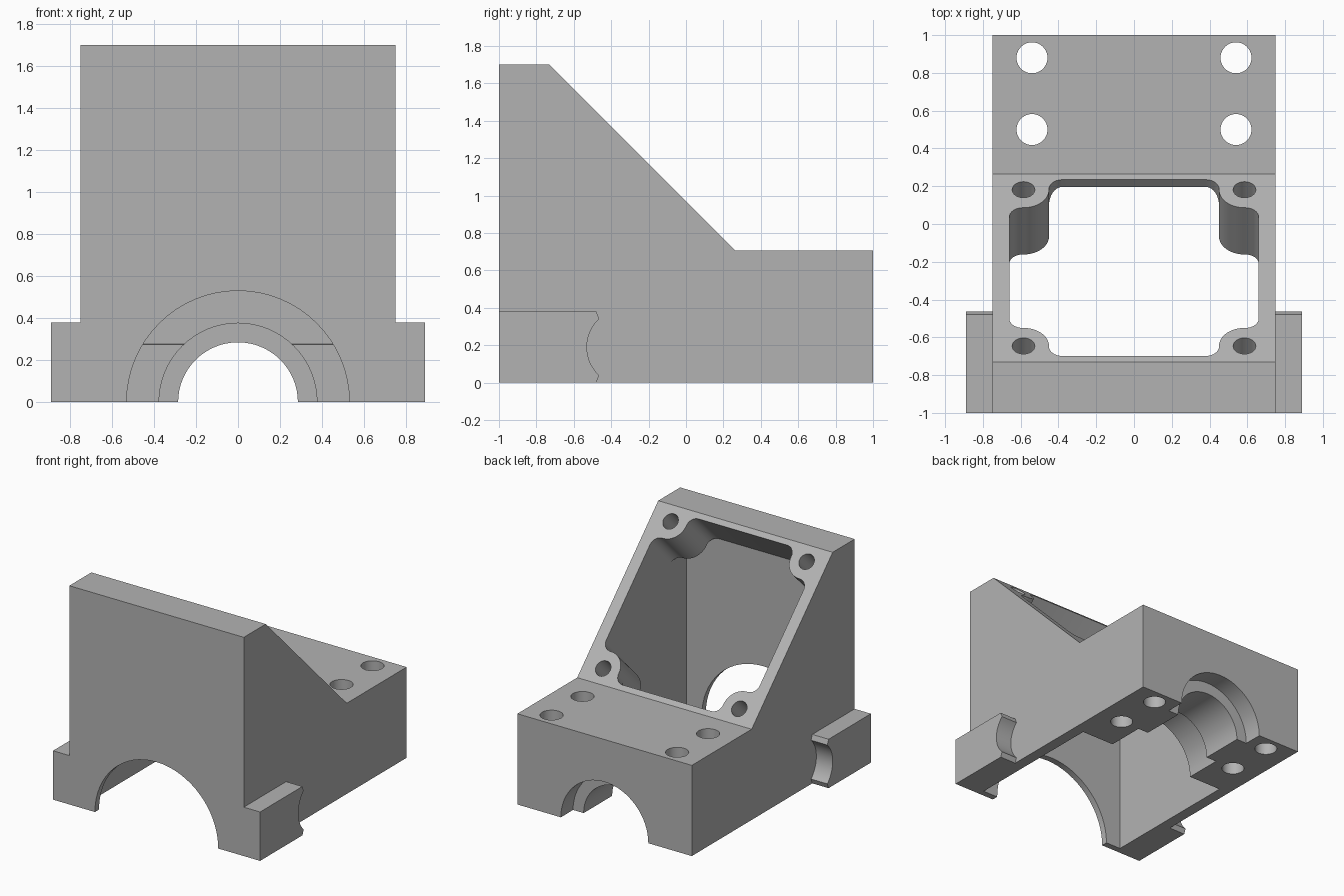
import bpy, bmesh
from math import sin, cos, pi, radians, sqrt
from mathutils import Matrix, Vector

cube = bpy.data.objects.get("Cube")
if cube:
    bpy.data.objects.remove(cube, do_unlink=True)

grey = bpy.data.materials.new("plain grey")
grey.use_nodes = True
colour = (0.45, 0.45, 0.45, 1)
grey.diffuse_color = colour
grey.node_tree.nodes["Principled BSDF"].inputs["Base Color"].default_value = colour


def frame(u, v, n, origin=(0, 0, 0)):
    m = Matrix((u, v, n)).transposed().to_4x4()
    m.translation = Vector(origin)
    return m


def prism(name, points, start, end, matrix):
    """Extrude a 2D outline along the third axis of the frame."""
    bm = bmesh.new()
    face = bm.faces.new([bm.verts.new((p[0], p[1], start)) for p in points])
    top = bmesh.ops.extrude_face_region(bm, geom=[face])["geom"]
    bmesh.ops.translate(bm, vec=(0, 0, end - start),
                        verts=[g for g in top if isinstance(g, bmesh.types.BMVert)])
    bm.transform(matrix)
    bmesh.ops.recalc_face_normals(bm, faces=bm.faces)
    mesh = bpy.data.meshes.new(name)
    bm.to_mesh(mesh)
    bm.free()
    mesh.materials.append(grey)
    obj = bpy.data.objects.new(name, mesh)
    bpy.context.collection.objects.link(obj)
    return obj


def arc(cx, cy, r, a, b, steps=10):
    return [(cx + r * cos(radians(a + (b - a) * i / steps)),
             cy + r * sin(radians(a + (b - a) * i / steps))) for i in range(steps + 1)]


def circle(cx, cy, r, steps=64):
    return arc(cx, cy, r, 0, 360, steps)[:-1]


def combine(target, tool, operation):
    mod = target.modifiers.new(tool.name, 'BOOLEAN')
    mod.operation, mod.solver, mod.object = operation, 'EXACT', tool
    bpy.context.view_layer.objects.active = target
    bpy.ops.object.modifier_apply(modifier=mod.name)
    bpy.data.objects.remove(tool, do_unlink=True)


s = 1 / sqrt(2)
side = frame((0, 1, 0), (0, 0, 1), (1, 0, 0))                   # outline in y, z
along_y = frame((1, 0, 0), (0, 0, 1), (0, 1, 0))                # outline in x, z
upright = Matrix.Identity(4)                                    # outline in x, y
slope = frame((1, 0, 0), (0, s, -s), (0, s, s), (0, -0.232, 1.202))

# Main body with its slanted mounting face
body = prism("bracket_body", [(-1, 0), (1, 0), (1, 0.705), (0.265, 0.705),
                              (-0.73, 1.7), (-1, 1.7)], -0.75, 0.75, side)

# Side flanges with a scooped rear edge
flange = [(-1, 0), (-0.48, 0)] + arc(-0.324, 0.19, 0.206, 227, 133, 16) + [(-0.48, 0.38), (-1, 0.38)]
for a, b in ((-0.89, -0.7), (0.7, 0.89)):
    combine(body, prism("flange", flange, a, b, side), 'UNION')

cutters = []
# Square pocket with rounded corner bosses, square to the slanted face
corner = (arc(0.59, 0.38, 0.07, 0, 90, 8) + arc(0.585, 0.585, 0.135, 268, 182, 12)
          + arc(0.38, 0.59, 0.07, 0, 90, 8))
outline = []
for k in range(4):
    c, d = round(cos(k * pi / 2)), round(sin(k * pi / 2))
    outline += [(c * x - d * y, d * x + c * y) for x, y in corner]
cutters.append(prism("pocket", outline, -0.354, 0.1, slope))

# Lower cavity, open underneath
cutters.append(prism("cavity", [(-0.95, -0.1), (0.2, -0.1), (0.2, 0.275), (-0.95, 1.425)],
                     -0.661, 0.661, side))
cutters.append(prism("rear_recess", [(-0.3, -0.1), (0.199, -0.1), (0.199, 0.697), (-0.3, 0.697)],
                     -0.449, 0.449, side))

# Front arch and stepped rear bore
for r, a, b in ((0.53, -1.1, -0.94), (0.285, 0.1, 1.1), (0.376, 0.1, 0.5), (0.376, 0.85, 1.1)):
    cutters.append(prism("bore", circle(0, 0, r), a, b, along_y))

# Bolt holes through the rear shelf, screw holes in the corner bosses
for x in (-1, 1):
    for y in (0.5, 0.88):
        cutters.append(prism("bolt_hole", circle(0.54 * x, y, 0.082, 40), -0.1, 0.9, upright))
    for y in (-1, 1):
        cutters.append(prism("screw_hole", circle(0.585 * x, 0.585 * y, 0.06, 32), -0.25, 0.1, slope))

for cutter in cutters:
    combine(body, cutter, 'DIFFERENCE')

bpy.ops.object.select_all(action='DESELECT')
body.select_set(True)
bpy.context.view_layer.objects.active = body
bpy.ops.object.shade_smooth_by_angle(angle=radians(25))
